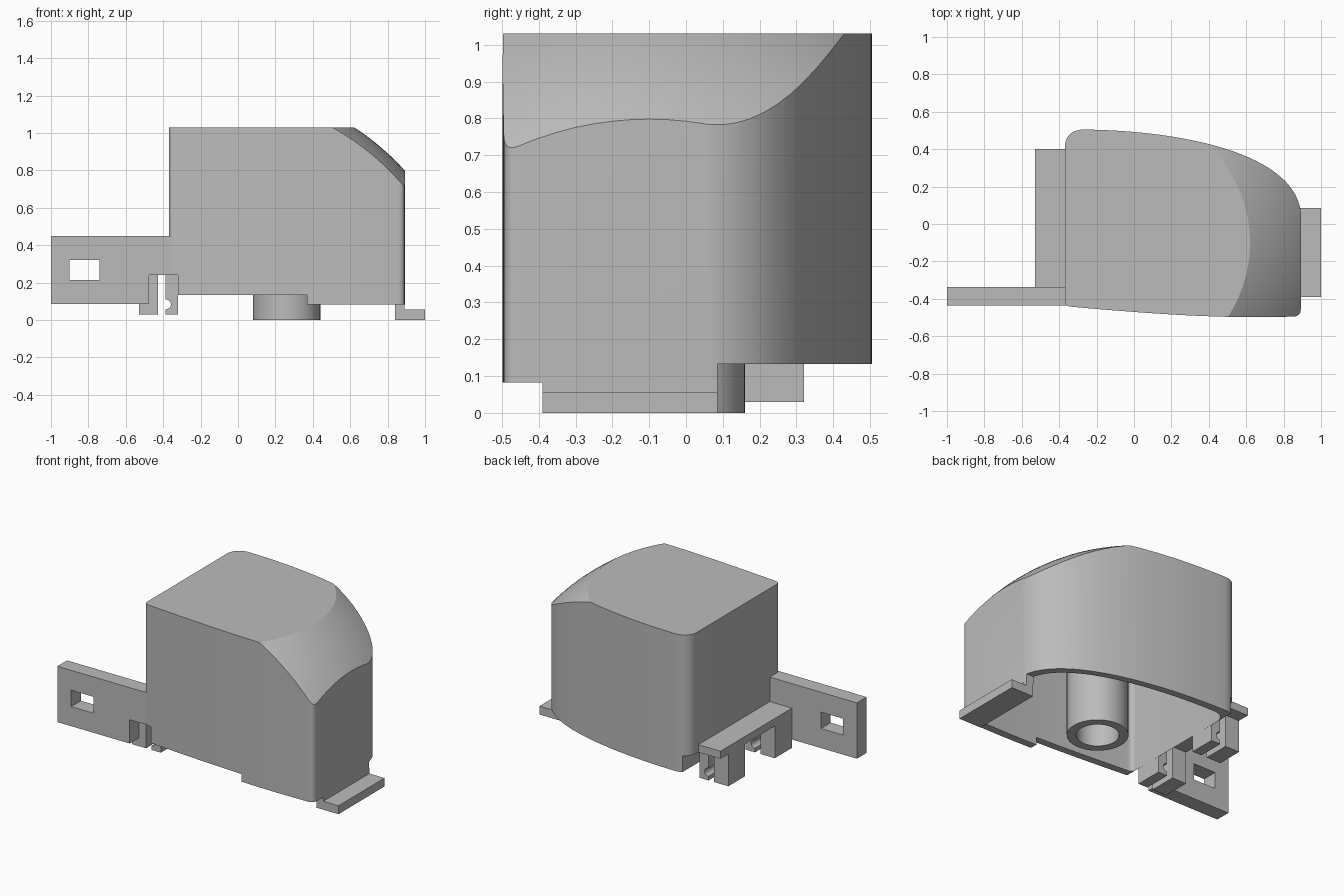
import bpy, bmesh
from mathutils import Vector, Matrix
from mathutils.geometry import interpolate_bezier

if "Cube" in bpy.data.objects:
    bpy.data.objects.remove(bpy.data.objects["Cube"], do_unlink=True)

grey = bpy.data.materials.new("plain grey")
grey.use_nodes = True
grey.diffuse_color = (0.5, 0.5, 0.5, 1)
grey.node_tree.nodes["Principled BSDF"].inputs["Base Color"].default_value = grey.diffuse_color


def finish(name, bm):
    bmesh.ops.recalc_face_normals(bm, faces=bm.faces[:])
    mesh = bpy.data.meshes.new(name)
    bm.to_mesh(mesh)
    bm.free()
    mesh.materials.append(grey)
    obj = bpy.data.objects.new(name, mesh)
    bpy.context.collection.objects.link(obj)
    return obj


def box(name, x, y, z):
    bm = bmesh.new()
    bmesh.ops.create_cube(bm, size=1)
    for v in bm.verts:
        v.co = [r[0] if c < 0 else r[1] for c, r in zip(v.co, (x, y, z))]
    return finish(name, bm)


def prism(name, outline, z0, z1):
    bm = bmesh.new()
    face = bm.faces.new([bm.verts.new((x, y, z0)) for x, y in outline])
    top = bmesh.ops.extrude_face_region(bm, geom=[face])["geom"]
    for v in top:
        if isinstance(v, bmesh.types.BMVert):
            v.co.z = z1
    return finish(name, bm)


def cylinder(name, centre, radius, depth, axis="Z"):
    bm = bmesh.new()
    turn = Matrix.Rotation(1.5707963, 4, "X") if axis == "Y" else Matrix()
    bmesh.ops.create_cone(bm, cap_ends=True, segments=48, radius1=radius, radius2=radius,
                          depth=depth, matrix=Matrix.Translation(centre) @ turn)
    return finish(name, bm)


def dome(radius):
    bm = bmesh.new()
    bmesh.ops.create_uvsphere(bm, u_segments=128, v_segments=80, radius=radius,
                              matrix=Matrix.Translation((-0.106, -0.1, -0.096)))
    return finish("dome_cutter", bm)


def combine(obj, tool, operation="DIFFERENCE"):
    mod = obj.modifiers.new("cut", "BOOLEAN")
    mod.operation, mod.object, mod.solver = operation, tool, "EXACT"
    bpy.context.view_layer.objects.active = obj
    bpy.ops.object.modifier_apply(modifier=mod.name)
    bpy.data.objects.remove(tool, do_unlink=True)


def smooth(obj):
    bpy.ops.object.select_all(action="DESELECT")
    obj.select_set(True)
    bpy.context.view_layer.objects.active = obj
    bpy.ops.object.shade_smooth_by_angle(angle=0.5)


# Footprint of the housing: curved back, straight right end, bowed front, rounded corners
curves = [
    ((-0.27, 0.505), (0.25, 0.5), (0.86, 0.38), (0.892, 0.06), 40),
    ((0.892, -0.45), (0.892, -0.48), (0.88, -0.495), (0.85, -0.495), 8),
    ((0.85, -0.495), (0.5, -0.505), (0.2, -0.49), (-0.33, -0.443), 20),
    ((-0.33, -0.443), (-0.36, -0.44), (-0.37, -0.43), (-0.37, -0.405), 8),
    ((-0.37, 0.41), (-0.37, 0.47), (-0.33, 0.505), (-0.27, 0.505), 10),
]
outline = []
for a, b, c, d, n in curves:
    for p in interpolate_bezier(*(Vector(q) for q in (a, b, c, d)), n):
        if all((p.xy - q).length > 0.001 for q in outline):
            outline.append(p.xy)
inner = [((x - 0.26) * 0.92 + 0.26, y * 0.9) for x, y in outline]

# Hollow housing with a spherical slope on its top right end
housing = prism("housing", outline, 0.083, 1.03)
combine(housing, dome(1.34), "INTERSECT")
cavity = prism("cavity_cutter", inner, 0, 0.98)
combine(cavity, dome(1.29), "INTERSECT")
combine(housing, cavity)

# Steps along the lower rim
combine(housing, box("rim_cutter", (-0.6, 0.37), (-1, 1), (0, 0.133)))
combine(housing, box("rim_cutter", (0.3, 1.1), (0.085, 1), (0, 0.133)))
combine(housing, box("rim_cutter", (-0.6, -0.32), (-1, 1), (0, 0.24)))
smooth(housing)

# Hollow post under the ceiling
post = cylinder("post", (0.26, -0.02, 0.495), 0.18, 0.99)
combine(post, cylinder("bore_cutter", (0.26, -0.02, 0.44), 0.125, 1.02))
combine(post, dome(1.31), "INTERSECT")
smooth(post)

# Side arm with a window and a clearance notch
arm = box("side_arm", (-1, -0.335), (-0.437, -0.337), (0.085, 0.45))
combine(arm, box("window_cutter", (-0.9, -0.74), (-1, 1), (0.213, 0.32)))
combine(arm, box("notch_cutter", (-0.477, -0.3), (-1, 1), (0, 0.24)))

# Clip shelf with two pairs of legs
box("clip_shelf", (-0.53, -0.32), (-0.34, 0.4), (0.24, 0.29))
for name, y in (("front", (-0.34, -0.16)), ("back", (0.15, 0.32))):
    box(name + "_outer_leg", (-0.53, -0.427), y, (0.03, 0.24))
    leg = box(name + "_inner_leg", (-0.387, -0.32), y, (0.03, 0.24))
    combine(leg, cylinder("groove_cutter", (-0.385, 0, 0.083), 0.026, 2, "Y"))
    smooth(leg)

# Lip at the right end
box("end_lip", (0.84, 1), (-0.39, 0.085), (0, 0.055))
box("lip_riser", (0.84, 0.89), (-0.39, 0.085), (0.055, 0.09))
